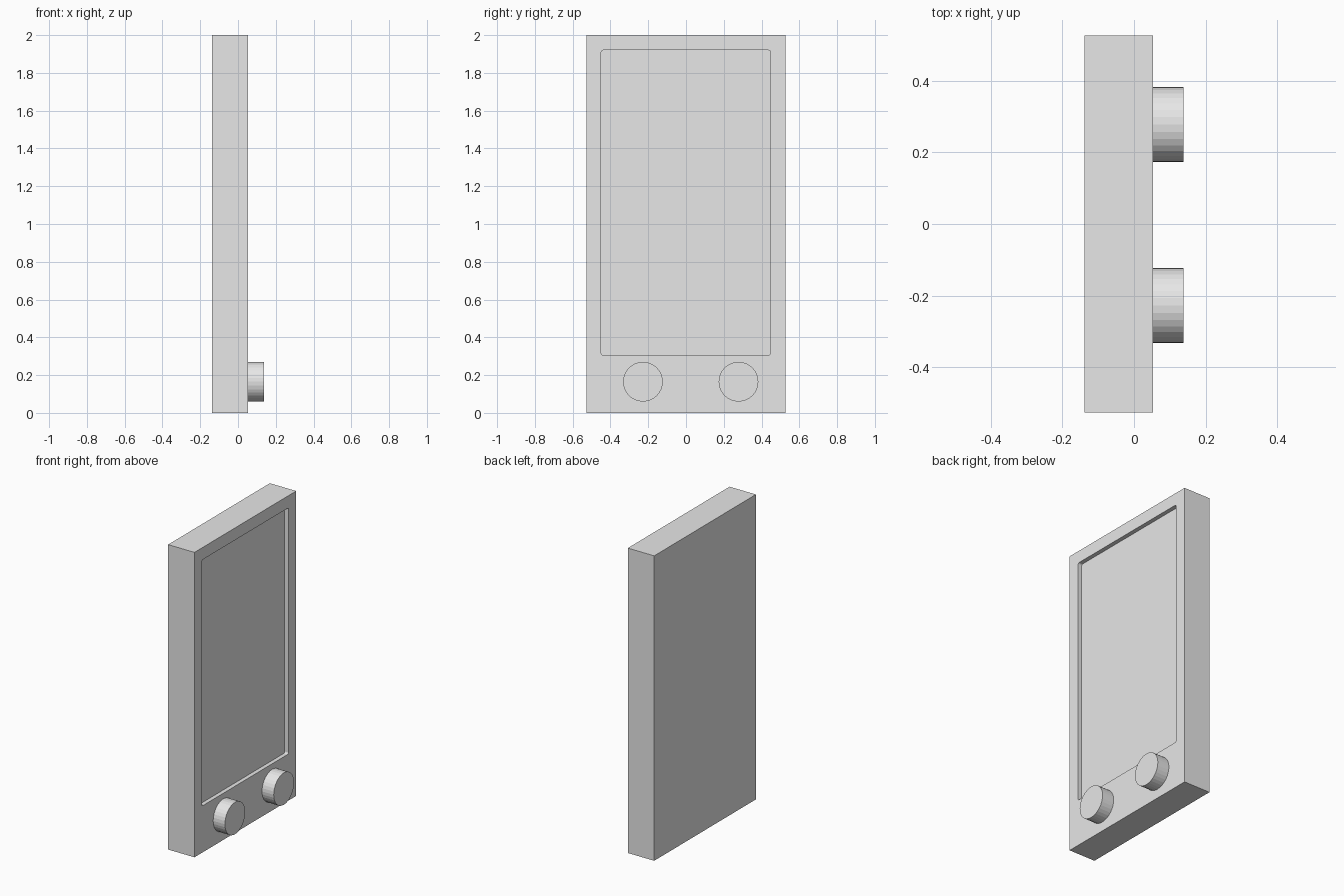
import bpy
import bmesh
from math import radians
from mathutils import Matrix

if "Cube" in bpy.data.objects:
    bpy.data.objects.remove(bpy.data.objects["Cube"])

BACK, FACE, KNOB_END = -0.138, 0.053, 0.138   # depth levels along x

grey = bpy.data.materials.new("plain grey")
grey.use_nodes = True
grey.diffuse_color = (0.8, 0.8, 0.8, 1)
grey.node_tree.nodes["Principled BSDF"].inputs["Base Color"].default_value = (0.8, 0.8, 0.8, 1)


def finish(name, bm):
    mesh = bpy.data.meshes.new(name)
    bm.to_mesh(mesh)
    bm.free()
    mesh.materials.append(grey)
    obj = bpy.data.objects.new(name, mesh)
    bpy.context.collection.objects.link(obj)
    return obj


def box(name, low, high, corner=0):
    """Box between two corners, optionally rounding the edges that run along x."""
    bm = bmesh.new()
    size = [b - a for a, b in zip(low, high)]
    middle = [(a + b) / 2 for a, b in zip(low, high)]
    bmesh.ops.create_cube(bm, matrix=Matrix.Translation(middle) @ Matrix.Diagonal((*size, 1)))
    if corner:
        edges = [e for e in bm.edges if abs(e.verts[0].co.x - e.verts[1].co.x) > 0.001]
        bmesh.ops.bevel(bm, geom=edges, offset=corner, segments=4, profile=0.5, affect='EDGES')
    return finish(name, bm)


def knob(name, y):
    bm = bmesh.new()
    place = Matrix.Translation(((FACE + KNOB_END) / 2, y, 0.165)) @ Matrix.Rotation(radians(90), 4, 'Y')
    bmesh.ops.create_cone(bm, cap_ends=True, segments=32, radius1=0.105, radius2=0.105,
                          depth=KNOB_END - FACE, matrix=place)
    return finish(name, bm)


# Slab body with a shallow screen recess
body = box("body", (BACK, -0.527, 0), (FACE, 0.527, 2))
cutter = box("screen_cutter", (FACE - 0.027, -0.449, 0.306), (FACE + 0.1, 0.447, 1.92), corner=0.01)
cutter.hide_render = True
cut = body.modifiers.new("screen recess", 'BOOLEAN')
cut.operation = 'DIFFERENCE'
cut.solver = 'EXACT'
cut.object = cutter
bpy.context.view_layer.objects.active = body
bpy.ops.object.modifier_apply(modifier=cut.name)
bpy.data.objects.remove(cutter)

# Two control knobs below the screen
knob("right_knob", -0.228)
knob("left_knob", 0.278)
